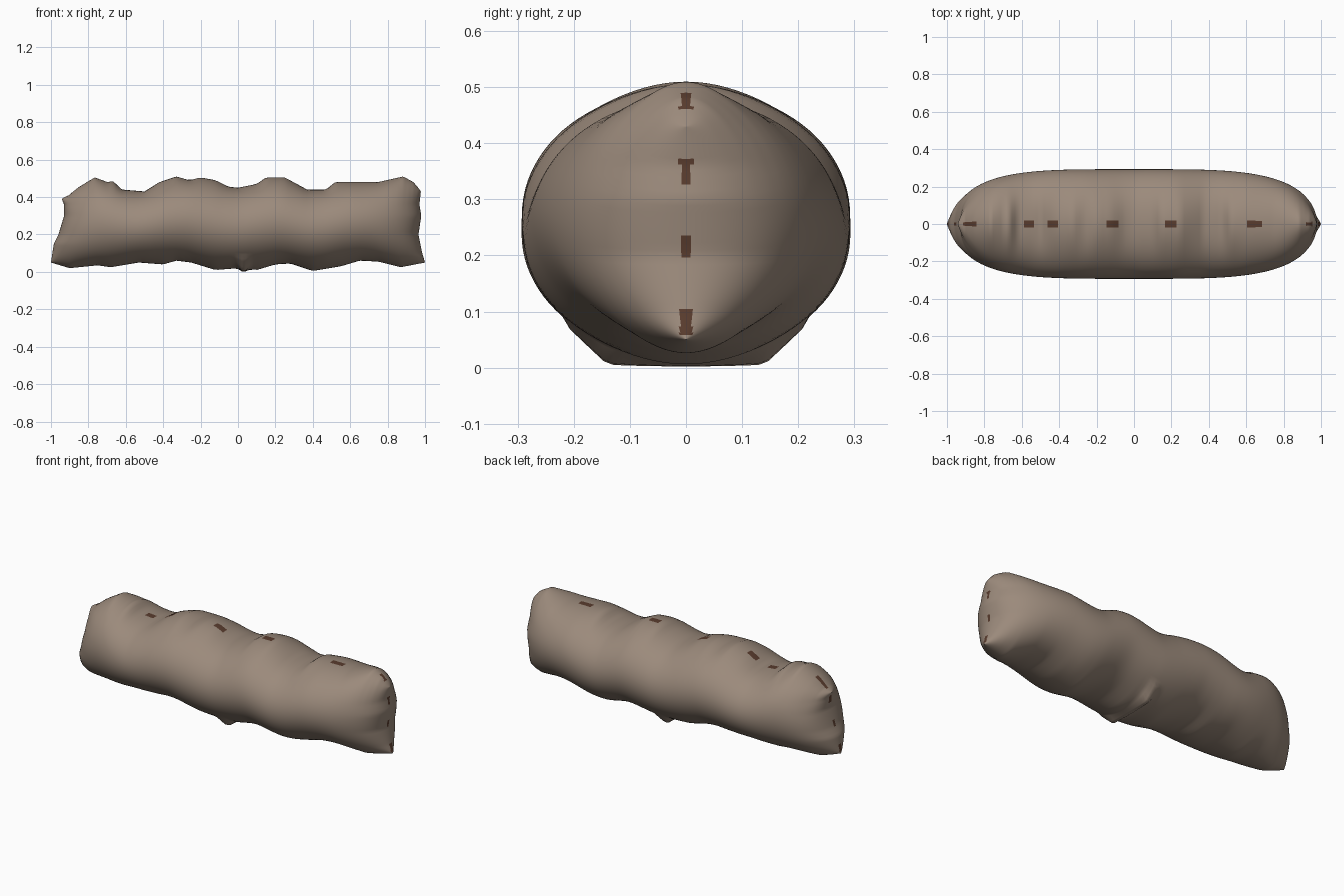
import bpy, bmesh, math

STATIONS, AROUND = 150, 96
HALF_WIDTH = 0.293

# Upper and lower ridge outlines along the length (position, height)
TOP = [(-1, .39), (-.93, .41), (-.87, .45), (-.77, .505), (-.7, .48), (-.67, .485),
       (-.62, .44), (-.5, .43), (-.42, .48), (-.33, .51), (-.26, .49), (-.2, .505),
       (-.12, .49), (-.05, .455), (0, .45), (.1, .47), (.15, .505), (.25, .505),
       (.37, .44), (.47, .44), (.52, .48), (.75, .48), (.89, .51), (.95, .48), (1, .43)]
BOTTOM = [(-1, .05), (-.9, .02), (-.75, .035), (-.68, .025), (-.53, .05), (-.4, .04),
          (-.33, .06), (-.25, .05), (-.12, .01), (0, .02), (.1, .01), (.2, .04),
          (.28, .045), (.4, .005), (.55, .03), (.65, .06), (.75, .055), (.87, .025), (1, .05)]

# How far each end reaches at a given height (height, reach)
LEFT_REACH = [(0, 1), (.05, 1), (.1, .985), (.2, .965), (.3, .98), (.36, .97), (.45, .98)]
RIGHT_REACH = [(0, 1), (.05, 1), (.15, .985), (.2, .96), (.3, .93), (.36, .93), (.41, .95)]


def lookup(table, t):
    """Straight-line interpolation through a table of pairs."""
    for (a, va), (b, vb) in zip(table, table[1:]):
        if t <= b:
            return va + (vb - va) * max(0, (t - a) / (b - a))
    return table[-1][1]


def softened(table, t):
    """Outline averaged over a short stretch, for the broad flanks."""
    return sum(lookup(table, t + k * 0.03) for k in range(-3, 4)) / 7


def body_point(u, angle):
    side, rise = math.cos(angle), math.sin(angle)
    y = HALF_WIDTH * math.sqrt(max(0, 1 - u ** 4)) * side
    # Fine bumps stay close to the ridges
    sharp = abs(rise) ** 8
    top = softened(TOP, u) * (1 - sharp) + lookup(TOP, u) * sharp
    low = softened(BOTTOM, u) * (1 - sharp) + lookup(BOTTOM, u) * sharp
    z = (top + low) / 2 + (top - low) / 2 * rise
    # Thin flat-bottomed fold under the middle
    if rise < 0 and abs(y) < 0.21:
        fold = math.exp(-((u - 0.03) / 0.025) ** 2)
        target = max(0, abs(y) - 0.14)
        z += (min(z, target) - z) * fold
    reach = lookup(LEFT_REACH if u > 0 else RIGHT_REACH, z)
    x = u * (1 - u ** 8 * (1 - reach))
    return x, y, max(0, z)


def make_material(name, colour):
    mat = bpy.data.materials.new(name)
    mat.use_nodes = True
    mat.diffuse_color = (*colour, 1)
    bsdf = next(n for n in mat.node_tree.nodes if n.type == 'BSDF_PRINCIPLED')
    bsdf.inputs["Base Color"].default_value = (*colour, 1)
    return mat


cube = bpy.data.objects.get("Cube")
if cube:
    bpy.data.objects.remove(cube, do_unlink=True)

# Lumpy body, lofted along its length
bm = bmesh.new()
rings = []
for i in range(STATIONS + 1):
    u = math.sin(math.pi * (i / STATIONS - 0.5))
    rings.append([bm.verts.new(body_point(u, math.tau * j / AROUND)) for j in range(AROUND)])
for a, b in zip(rings, rings[1:]):
    for j in range(AROUND):
        k = (j + 1) % AROUND
        bm.faces.new((a[j], b[j], b[k], a[k]))
bmesh.ops.remove_doubles(bm, verts=bm.verts, dist=0.00005)
bmesh.ops.recalc_face_normals(bm, faces=bm.faces)

# Dark, broken seam along the top ridge and both ends
for face in bm.faces:
    face.smooth = True
    c = face.calc_center_median()
    along = math.sin(c.x * 17 - 2.5) + math.sin(c.x * 41)
    up = math.sin(c.z * 45 - 2) + 0.5 * math.sin(c.z * 97)
    on_end = abs(c.x) > 0.92
    if abs(c.y) < 0.011 and c.z > 0.06 and (up > 0.3 if on_end else c.z > 0.3 and along > 0.9):
        face.material_index = 1

mesh = bpy.data.meshes.new("lumpy_body")
bm.to_mesh(mesh)
bm.free()
mesh.materials.append(make_material("taupe", (0.33, 0.255, 0.2)))
mesh.materials.append(make_material("dark_brown", (0.10, 0.045, 0.027)))
body = bpy.data.objects.new("lumpy_body", mesh)
bpy.context.collection.objects.link(body)
